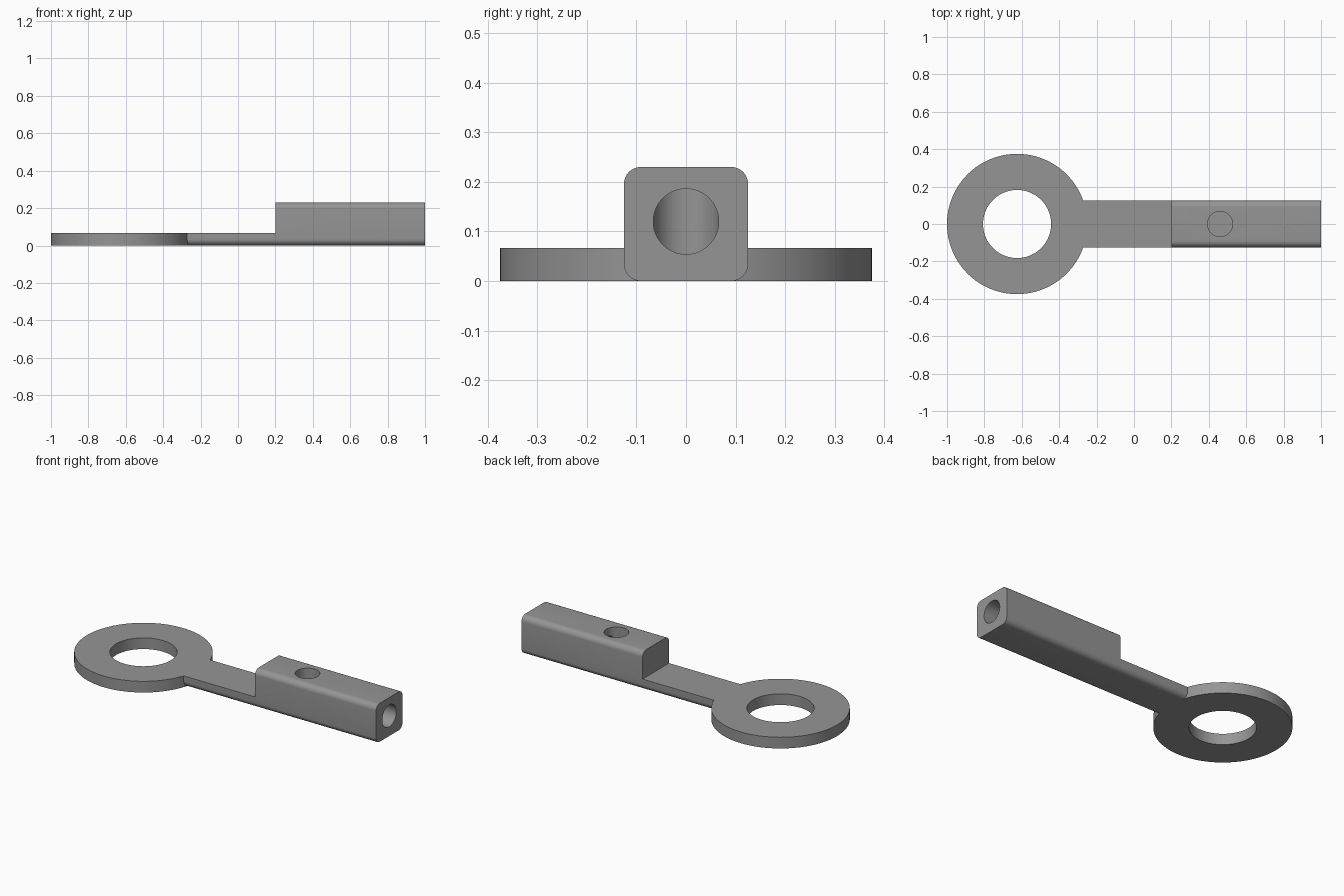
import bpy, bmesh, math
from mathutils import Matrix, Vector

if "Cube" in bpy.data.objects:
    bpy.data.objects.remove(bpy.data.objects["Cube"])

T = 0.067          # plate thickness
W, H = 0.125, 0.23  # bar half width, block height
RAD = 0.034        # corner radius of the bar

metal = bpy.data.materials.new("grey metal")
metal.diffuse_color = (0.3, 0.3, 0.3, 1)
metal.use_nodes = True
metal.node_tree.nodes["Principled BSDF"].inputs["Base Color"].default_value = metal.diffuse_color


def make(name, bm):
    bmesh.ops.recalc_face_normals(bm, faces=bm.faces)
    me = bpy.data.meshes.new(name)
    bm.to_mesh(me)
    bm.free()
    me.materials.append(metal)
    ob = bpy.data.objects.new(name, me)
    bpy.context.collection.objects.link(ob)
    return ob


def cylinder(name, radius, start, end, sides=64):
    a, b = Vector(start), Vector(end)
    bm = bmesh.new()
    rot = (b - a).to_track_quat('Z', 'Y').to_matrix().to_4x4()
    bmesh.ops.create_cone(bm, cap_ends=True, segments=sides, radius1=radius, radius2=radius,
                          depth=(b - a).length, matrix=Matrix.Translation((a + b) / 2) @ rot)
    return make(name, bm)


def box(name, lo, hi):
    lo, hi = Vector(lo), Vector(hi)
    bm = bmesh.new()
    bmesh.ops.create_cube(bm, size=1, matrix=Matrix.Translation((lo + hi) / 2)
                          @ Matrix.Diagonal((*(hi - lo), 1)))
    return make(name, bm)


def boolean(target, tool, operation):
    mod = target.modifiers.new("boolean", 'BOOLEAN')
    mod.operation, mod.object, mod.solver = operation, tool, 'EXACT'
    bpy.context.view_layer.objects.active = target
    bpy.ops.object.modifier_apply(modifier=mod.name)
    bpy.data.objects.remove(tool)


# Rounded square bar, extruded along x
bm = bmesh.new()
ring = []
for k, (sy, sz) in enumerate([(1, 1), (-1, 1), (-1, -1), (1, -1)]):
    for i in range(9):
        a = math.radians(90 * k + 90 * i / 8)
        y = sy * (W - RAD) + RAD * math.cos(a)
        z = H / 2 + sz * (H / 2 - RAD) + RAD * math.sin(a)
        ring.append(bm.verts.new((-0.35, y, z)))
face = bm.faces.new(ring)
ext = bmesh.ops.extrude_face_region(bm, geom=[face])
bmesh.ops.translate(bm, vec=(1.35, 0, 0),
                    verts=[v for v in ext["geom"] if isinstance(v, bmesh.types.BMVert)])
handle = make("ring_handle", bm)

# Thin neck left below the notch
boolean(handle, box("notch", (-0.6, -0.3, T), (0.2, 0.3, 0.5)), 'DIFFERENCE')

# Flat ring with its hole
boolean(handle, cylinder("ring", 0.375, (-0.625, 0, 0), (-0.625, 0, T), 96), 'UNION')
boolean(handle, cylinder("ring_hole", 0.182, (-0.625, 0, -0.1), (-0.625, 0, 0.2), 96), 'DIFFERENCE')

# Blind top hole, met by a bore from the end of the block
boolean(handle, cylinder("top_hole", 0.067, (0.46, 0, 0.05), (0.46, 0, 0.4)), 'DIFFERENCE')
boolean(handle, cylinder("end_bore", 0.066, (0.46, 0, 0.12), (1.2, 0, 0.12)), 'DIFFERENCE')

# Smooth curved walls, sharp edges
bpy.ops.object.select_all(action='DESELECT')
handle.select_set(True)
bpy.context.view_layer.objects.active = handle
bpy.ops.object.shade_smooth_by_angle(angle=math.radians(30))
